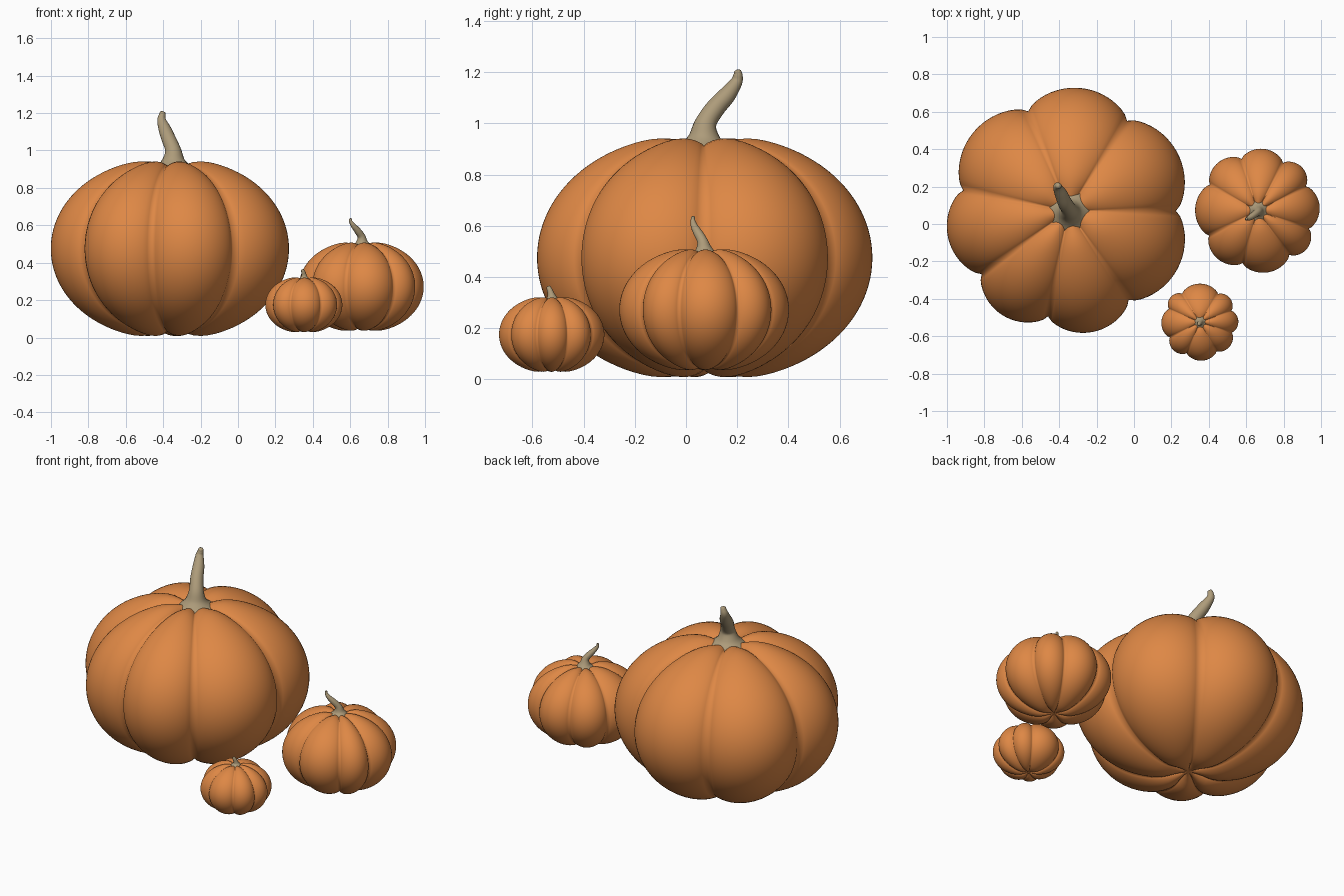
import bpy, bmesh, math
from mathutils import Vector

if "Cube" in bpy.data.objects:
    bpy.data.objects.remove(bpy.data.objects["Cube"])


def material(name, rgb):
    m = bpy.data.materials.new(name)
    m.diffuse_color = (*rgb, 1)
    m.use_nodes = True
    m.node_tree.nodes["Principled BSDF"].inputs["Base Color"].default_value = m.diffuse_color
    return m


ORANGE = material("pumpkin_orange", (0.73, 0.245, 0.06))
TAN = material("stem_tan", (0.42, 0.33, 0.195))


def finish(name, bm, mat):
    bmesh.ops.recalc_face_normals(bm, faces=bm.faces)
    me = bpy.data.meshes.new(name)
    bm.to_mesh(me)
    bm.free()
    me.materials.append(mat)
    for p in me.polygons:
        p.use_smooth = True
    ob = bpy.data.objects.new(name, me)
    bpy.context.collection.objects.link(ob)
    return ob


def skin(bm, rings):
    # bridge equal-length closed rings
    for a, b in zip(rings, rings[1:]):
        n = len(a)
        for i in range(n):
            bm.faces.new((a[i], a[(i + 1) % n], b[(i + 1) % n], b[i]))


def cap(bm, ring, co):
    v = bm.verts.new(co)
    for i in range(len(ring)):
        bm.faces.new((ring[i], ring[(i + 1) % len(ring)], v))


# Ribbed body: valleys are the angles (degrees) of the grooves
def body(name, centre, s, valleys, per=20, rows=56):
    cx, cy, cz = centre
    cols = []
    for i, a in enumerate(valleys):
        b = valleys[(i + 1) % len(valleys)]
        if b <= a:
            b += 360
        for k in range(per):
            u = k / per
            cols.append((math.radians(a + (b - a) * u), math.sin(math.pi * u) ** 0.7))
    bm = bmesh.new()
    rings = []
    for j in range(1, rows):
        th = math.pi * j / rows
        r = 0.66 * math.sin(th) ** 0.9
        sg = math.cos(th)
        pole = 0.05 * math.exp(-(r / 0.12) ** 2)
        ring = []
        for ang, h in cols:
            rr = r * (1 - 0.13 * (1 - h))
            z = 0.485 * sg - sg * (pole + 0.03 * (1 - h) * min(1, r / 0.1))
            ring.append(bm.verts.new((cx + s * rr * math.cos(ang),
                                      cy + s * rr * math.sin(ang), cz + s * z)))
        rings.append(ring)
    skin(bm, rings)
    cap(bm, rings[0], (cx, cy, cz + s * 0.432))
    cap(bm, rings[-1], (cx, cy, cz - s * 0.432))
    return finish(name, bm, ORANGE)


# Curved stem: points are (x, y, z, radius), smoothed with a Catmull-Rom spline
def stem(name, pts, sides=20, sub=6):
    P = [Vector(p) for p in pts]
    P = [P[0]] + P + [P[-1]]
    path = []
    for i in range(1, len(P) - 2):
        a, b, c, d = P[i - 1:i + 3]
        for k in range(sub):
            t = k / sub
            path.append(0.5 * (2 * b + (c - a) * t + (2 * a - 5 * b + 4 * c - d) * t * t
                               + (3 * b - a - 3 * c + d) * t ** 3))
    path.append(P[-1])
    bm = bmesh.new()
    rings = []
    for i, p in enumerate(path):
        q = path[min(i + 1, len(path) - 1)] - path[max(i - 1, 0)]
        d = q.xyz.normalized()
        if i < sub:
            d = Vector((0, 0, 1)).lerp(d, i / sub).normalized()
        x = Vector((0, 1, 0)).cross(d).normalized()
        y = d.cross(x)
        ring = []
        for k in range(sides):
            t = 2 * math.pi * k / sides
            ring.append(bm.verts.new(p.xyz + p.w * (x * math.cos(t) + y * math.sin(t))))
        rings.append(ring)
    skin(bm, rings)
    cap(bm, rings[0], path[0].xyz)
    cap(bm, rings[-1], path[-1].xyz + d * path[-1].w * 0.4)
    return finish(name, bm, TAN)


# Large pumpkin
body("large_pumpkin", (-0.35, 0.07, 0.475), 1.0, [0, 57, 112, 169, 216, 259, 304])
stem("large_stem", [(-0.345, 0.07, 0.895, 0.13), (-0.345, 0.07, 0.94, 0.068),
                    (-0.347, 0.077, 1.0, 0.043), (-0.37, 0.115, 1.06, 0.038),
                    (-0.39, 0.16, 1.11, 0.034), (-0.408, 0.196, 1.16, 0.024),
                    (-0.405, 0.203, 1.19, 0.018), (-0.402, 0.2, 1.205, 0.014)])

# Medium pumpkin
body("medium_pumpkin", (0.66, 0.07, 0.272), 0.505, [27, 62, 107, 151, 207, 254, 306, 341])
stem("medium_stem", [(0.663, 0.07, 0.484, 0.066), (0.663, 0.07, 0.508, 0.034),
                     (0.66, 0.064, 0.54, 0.021), (0.64, 0.048, 0.57, 0.018),
                     (0.618, 0.033, 0.597, 0.014), (0.603, 0.027, 0.62, 0.009),
                     (0.602, 0.028, 0.636, 0.007)])

# Small pumpkin
body("small_pumpkin", (0.352, -0.525, 0.175), 0.312, [20, 57, 122, 157, 207, 247, 300, 342])
stem("small_stem", [(0.354, -0.525, 0.306, 0.04), (0.354, -0.525, 0.321, 0.02),
                    (0.353, -0.528, 0.335, 0.013), (0.349, -0.533, 0.35, 0.011),
                    (0.345, -0.538, 0.362, 0.008)])
